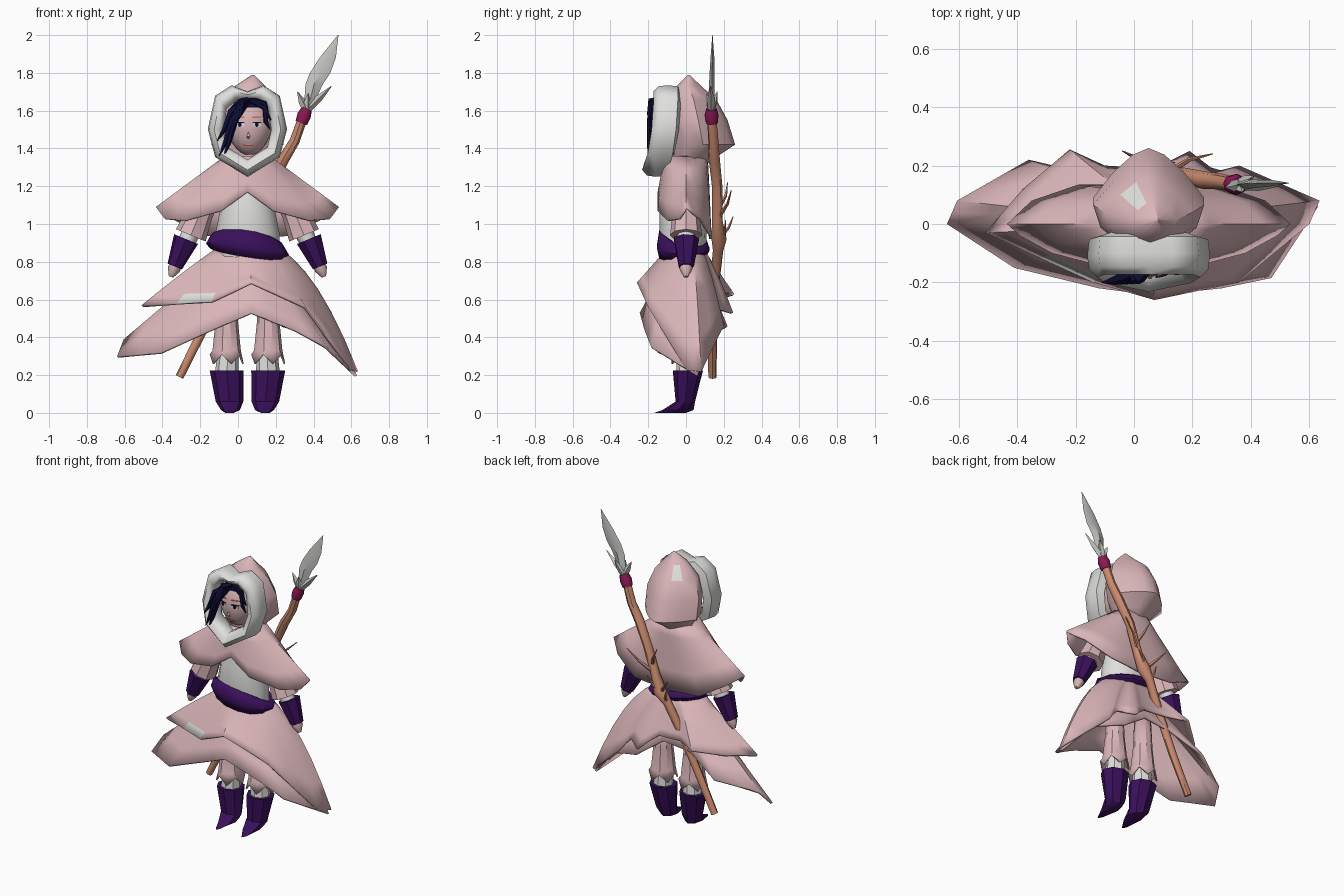
import bpy, bmesh, math
from mathutils import Vector

cube = bpy.data.objects.get("Cube")
if cube:
    bpy.data.objects.remove(cube, do_unlink=True)

AXIS = 0.05  # body centre line


def material(name, *rgb):
    m = bpy.data.materials.new(name)
    m.use_nodes = True
    m.diffuse_color = (*rgb, 1)
    m.node_tree.nodes["Principled BSDF"].inputs["Base Color"].default_value = (*rgb, 1)
    return m


PINK = material("pink cloth", .71, .47, .49)
SKIN = material("skin", .68, .45, .46)
WHITE = material("white fur", .74, .74, .72)
PURPLE = material("purple leather", .042, .005, .105)
NAVY = material("navy hair", .004, .004, .035)
WOOD = material("wood", .6, .26, .16)
WINE = material("wine wrap", .26, .01, .09)
STEEL = material("steel", .56, .56, .54)
CORAL = material("coral", .66, .2, .12)


def loft(name, rings, mat, caps=True, closed=False, thick=0.0, angle=45):
    """Skin a list of equal rings of points."""
    bm = bmesh.new()
    rows = [[bm.verts.new(p) for p in ring] for ring in rings]
    n = len(rows[0])
    pairs = list(zip(rows, rows[1:])) + ([(rows[-1], rows[0])] if closed else [])
    for a, b in pairs:
        for i in range(n):
            j = (i + 1) % n
            bm.faces.new((a[i], a[j], b[j], b[i]))
    if caps and not closed:
        bm.faces.new(rows[0])
        bm.faces.new(rows[-1])
    bmesh.ops.recalc_face_normals(bm, faces=bm.faces)
    me = bpy.data.meshes.new(name)
    bm.to_mesh(me)
    bm.free()
    ob = bpy.data.objects.new(name, me)
    bpy.context.collection.objects.link(ob)
    me.materials.append(mat)
    bpy.ops.object.select_all(action='DESELECT')
    bpy.context.view_layer.objects.active = ob
    ob.select_set(True)
    bpy.ops.object.shade_smooth_by_angle(angle=math.radians(angle))
    if thick:
        mod = ob.modifiers.new("thickness", 'SOLIDIFY')
        mod.thickness = thick
    return ob


def turn(n):
    return [math.tau * i / n for i in range(n)]


def stack(name, sections, mat, n=12, point=0.0, **kw):
    """Horizontal ovals: height, centre x, half width, front y, back y."""
    rings = []
    for z, cx, rx, yf, yb in sections:
        rings.append([(cx + rx * math.sin(a) * (1 - point * max(0, math.cos(a))),
                       (yf + yb) / 2 + (yb - yf) / 2 * math.cos(a), z) for a in turn(n)])
    return loft(name, rings, mat, **kw)


def tube(name, path, radii, mat, n=8, **kw):
    pts = [Vector(p) for p in path]
    rings = []
    for i, p in enumerate(pts):
        d = pts[min(i + 1, len(pts) - 1)] - pts[max(i - 1, 0)]
        q = d.to_track_quat('Z', 'Y')
        rings.append([p + q @ Vector((math.cos(a), math.sin(a), 0)) * radii[i] for a in turn(n)])
    return loft(name, rings, mat, **kw)


def drape(name, hem, spread, top, bulge=0.0, steps=4):
    """Hang cloth from an oval (half width, half depth, height) to a ragged hem."""
    pts = [Vector(p) for p in hem]
    edge = []
    for a, b in zip(pts, pts[1:] + pts[:1]):
        edge += [a, (a + b) / 2]
    rx, ry, z = top
    high = []
    for p in edge:
        a = math.atan2(p.y / spread[1], (p.x - AXIS) / spread[0])
        high.append(Vector((AXIS + rx * math.cos(a), ry * math.sin(a), z)))
    rings = []
    for s in range(steps + 1):
        t = s / steps
        ring = []
        for h, p in zip(high, edge):
            lift = bulge * max(0, h.z - p.z - .28) * 4 * t * (1 - t)
            ring.append(h.lerp(p, t) + Vector((0, 0, lift)))
        rings.append(ring)
    return loft(name, rings, PINK, caps=False, thick=.014)


def patch(ob, spot):
    """Whiten the face nearest to a spot."""
    ob.data.materials.append(WHITE)
    min(ob.data.polygons, key=lambda f: (f.center - Vector(spot)).length).material_index = 1


# Boots, leggings, trousers, arms on both sides
for side, s in (("right", -1), ("left", 1)):
    def at(dx):
        return AXIS + s * dx

    stack(side + "_boot", [(0, at(.095), .022, -.17, .0), (.015, at(.09), .05, -.125, .04),
                           (.06, at(.095), .073, -.055, .048), (.225, at(.11), .09, -.07, .09)],
          PURPLE, n=8, angle=30)
    tube(side + "_legging", [(at(.11), .01, .18), (at(.1), .01, .4)], (.065, .05), WHITE, angle=30)
    legs = [[(at(.11) + r * math.cos(a), .01 + r * math.sin(a), z + (i % 2) * jag)
             for i, a in enumerate(turn(10))]
            for z, r, jag in ((.7, .05, 0), (.48, .06, 0), (.33, .075, 0), (.26, .09, .05))]
    loft(side + "_trouser", legs, PINK, caps=False, thick=.008, angle=30)
    tube(side + "_sleeve", [(at(.17), 0, 1.22), (at(.25), 0, 1.06), (at(.3), 0, .94)],
         (.06, .07, .085), PINK, angle=30)
    tube(side + "_cuff", [(at(.28), 0, .99), (at(.34), 0, .87)], (.05, .045), WHITE)
    tube(side + "_gauntlet", [(at(.325), 0, .92), (at(.385), 0, .775)], (.07, .042), PURPLE, n=7, angle=30)
    tube(side + "_hand", [(at(.37), 0, .8), (at(.39), 0, .76), (at(.405), 0, .72)],
         (.03, .034, .012), SKIN)

# Torso and tilted belt
stack("torso", [(.78, AXIS, .17, -.12, .1), (.95, AXIS, .17, -.14, .11),
                (1.1, AXIS, .14, -.14, .11), (1.3, AXIS, .11, -.09, .09)], WHITE, n=16)
belt = []
for t, swell in ((0, .93), (.4, 1.02), (1, .92)):
    ring = []
    for a in turn(14):
        x, y = math.cos(a), math.sin(a)
        front = max(0, -y)
        low = .842 - .03 * x - .018 * front
        high = .905 - .03 * x + .062 * front
        ring.append((AXIS + .215 * x * swell, -.015 + .14 * swell * y, low + (high - low) * t))
    belt.append(ring)
loft("belt", belt, PURPLE, caps=False, thick=.02, angle=30)

# Two ragged skirt layers
drape("lower_skirt", [(-.64, 0, .3), (-.41, -.15, .32), (-.12, -.22, .45), (.07, -.245, .53),
                      (.3, -.22, .44), (.47, -.185, .35), (.63, .06, .2), (.45, .14, .4),
                      (.24, .2, .46), (.05, .17, .59), (-.15, .17, .57), (-.36, .22, .46),
                      (-.605, .08, .39)], (.6, .25), (.14, .08, .83))
upper = drape("upper_skirt", [(-.51, -.03, .57), (-.14, -.2, .59), (.07, -.26, .69), (.36, -.2, .56),
                              (.6, 0, .23), (.635, .08, .22), (.36, .2, .46), (.28, .18, .55),
                              (.19, .25, .53), (.07, .19, .63), (-.1, .2, .64), (-.22, .255, .63),
                              (-.38, .12, .59)], (.6, .25), (.17, .1, .87), bulge=.3, steps=6)
patch(upper, (-.21, -.17, .6))

# Shoulder cape
half = [(0, -.15, 1.17), (.14, -.15, 1.07), (.33, -.1, 1.02), (.44, -.04, 1.03), (.485, 0, 1.09),
        (.4, .08, 1.03), (.24, .135, .94), (0, .135, .92)]
hem = half + [(-x, y, z) for x, y, z in reversed(half[1:-1])]
drape("shoulder_cape", [(AXIS + x, y, z) for x, y, z in hem], (.48, .14), (.12, .115, 1.36), bulge=.2)

# Pointed hood
hood = stack("hood", [(1.3, AXIS, .1, -.06, .09), (1.36, AXIS, .13, -.07, .17), (1.42, AXIS, .19, -.08, .26),
                      (1.55, AXIS, .19, -.09, .22), (1.66, AXIS, .15, -.08, .16),
                      (1.73, .065, .08, -.05, .08), (1.79, .08, .005, .01, .02)], PINK, point=.5)
patch(hood, (.0, .12, 1.69))

# Fur trim ring around the face
half = [(0, -.1, 1.68, .022), (.07, -.1, 1.695, .042), (.14, -.1, 1.645, .046), (.168, -.11, 1.5, .042),
        (.138, -.13, 1.38, .042), (0, -.16, 1.295, .045)]
loop = half + [(-x, y, z, r) for x, y, z, r in reversed(half[1:-1])]
rings = []
for dx, y, z, r in loop:
    out = Vector((dx, 0, z - 1.49)).normalized()
    mid = Vector((AXIS + dx, y, z))
    rings.append([mid + out * r * u + Vector((0, .072 * v, 0)) for u, v in
                  ((-1, -.3), (-.6, -.85), (.2, -1), (.85, -.65), (1, 0), (.85, .8), (-.4, 1), (-1, .5))])
loft("fur_trim", rings, WHITE, closed=True, angle=60)

# Head, with hair on the crown
HEAD = Vector((.06, -.075, 1.52))
SIZE = Vector((.125, .105, .157))
rings = []
for k in range(1, 14):
    p = math.pi * k / 14
    narrow = 1 + .2 * min(0, math.cos(p))
    rings.append([HEAD + Vector((SIZE.x * narrow * math.sin(p) * math.cos(a),
                                 SIZE.y * math.sin(p) * math.sin(a),
                                 SIZE.z * math.cos(p))) for a in turn(20)])
head = loft("head", rings, SKIN, angle=60)
head.data.materials.append(NAVY)
for f in head.data.polygons:
    f.material_index = int(f.center.z > 1.63 or f.center.y > -.05)


def skin_y(x, z):
    d = 1 - ((x - HEAD.x) / SIZE.x) ** 2 - ((z - HEAD.z) / SIZE.z) ** 2
    return HEAD.y - SIZE.y * math.sqrt(max(.05, d))


def face_mark(name, x, z, rx, rz, mat, lift):
    """Thin oval plate following the face."""
    rings = []
    for off in (0, lift):
        rings.append([(x + rx * math.cos(a), skin_y(x + rx * math.cos(a), z) - off,
                       z + rz * math.sin(a)) for a in turn(10)])
    loft(name, rings, mat)


for side, s in (("right", -1), ("left", 1)):
    x = .055 + s * .045
    face_mark(side + "_eye", x, 1.525, .024, .012, WHITE, .004)
    face_mark(side + "_lid", x, 1.538, .026, .003, NAVY, .006)
    face_mark(side + "_iris", x, 1.526, .01, .012, NAVY, .006)
    face_mark(side + "_brow", x, 1.565, .028, .005, CORAL, .004)
face_mark("mouth", .055, 1.42, .028, .005, CORAL, .005)
tube("nose", [(.055, -.173, 1.495), (.055, -.182, 1.465), (.055, -.169, 1.455)], (.004, .008, .006), SKIN, n=6)

# Swept hair locks fanning from the parting
for i, (x, z) in enumerate([(-.1, 1.36), (-.075, 1.36), (-.11, 1.44), (-.055, 1.44), (-.03, 1.5),
                            (.0, 1.55), (.17, 1.5), (.175, 1.55)]):
    left = x < .1
    root = Vector((.06, -.145, 1.66))
    tip = Vector((x, -.2 if left else -.16, z))
    bend = root.lerp(tip, .5) + (Vector((-.012, -.01, .045)) if left else Vector((.025, -.01, .035)))
    tube("hair_lock_%d" % i, [root, bend, root.lerp(tip, .8) + Vector((0, -.006, .01)), tip],
         (.014, .022 if left else .014, .013, .002), NAVY, n=5)

# Gnarled spear shaft with twigs
tube("spear_shaft", [(-.31, .14, .19), (-.19, .14, .43), (-.07, .15, .68), (.02, .17, .86), (.07, .175, .92),
                     (.11, .165, 1.02), (.17, .165, 1.2), (.24, .15, 1.34), (.3, .145, 1.44), (.35, .135, 1.58)],
     (.022, .024, .026, .028, .04, .028, .028, .03, .027, .025), WOOD, n=8)
for i, (a, b) in enumerate([((.06, .17, .92), (-.04, .25, 1.04)), ((.11, .17, 1.03), (.27, .24, 1.18)),
                            ((.05, .17, .9), (.14, .21, 1.02)), ((.02, .17, .86), (.0, .21, .95)),
                            ((.13, .17, 1.08), (.06, .22, 1.22))]):
    a, b = Vector(a), Vector(b)
    tube("twig_%d" % i, [a, a.lerp(b, .5) + Vector((0, .015, 0)), b], (.014, .008, .002), WOOD, n=5)

# Spear wrap, curved blade and barbs
tube("spear_wrap", [(.335, .137, 1.535), (.35, .135, 1.575), (.365, .135, 1.61)], (.032, .037, .028), WINE, n=8)
stack("spear_blade", [(1.59, .36, .022, .118, .152), (1.66, .382, .03, .118, .152), (1.74, .403, .046, .122, .152),
                      (1.8, .435, .054, .125, .151), (1.88, .475, .043, .13, .15),
                      (2.0, .53, .002, .139, .141)], STEEL, n=4, angle=30)
for i, tip in enumerate([(.315, .125, 1.7), (.495, .13, 1.73), (.41, .165, 1.7), (.37, .11, 1.69)]):
    base = Vector((.362, .135, 1.6))
    tube("spear_barb_%d" % i, [base, base.lerp(Vector(tip), .5), tip], (.02, .019, .002), STEEL, n=4, angle=20)
